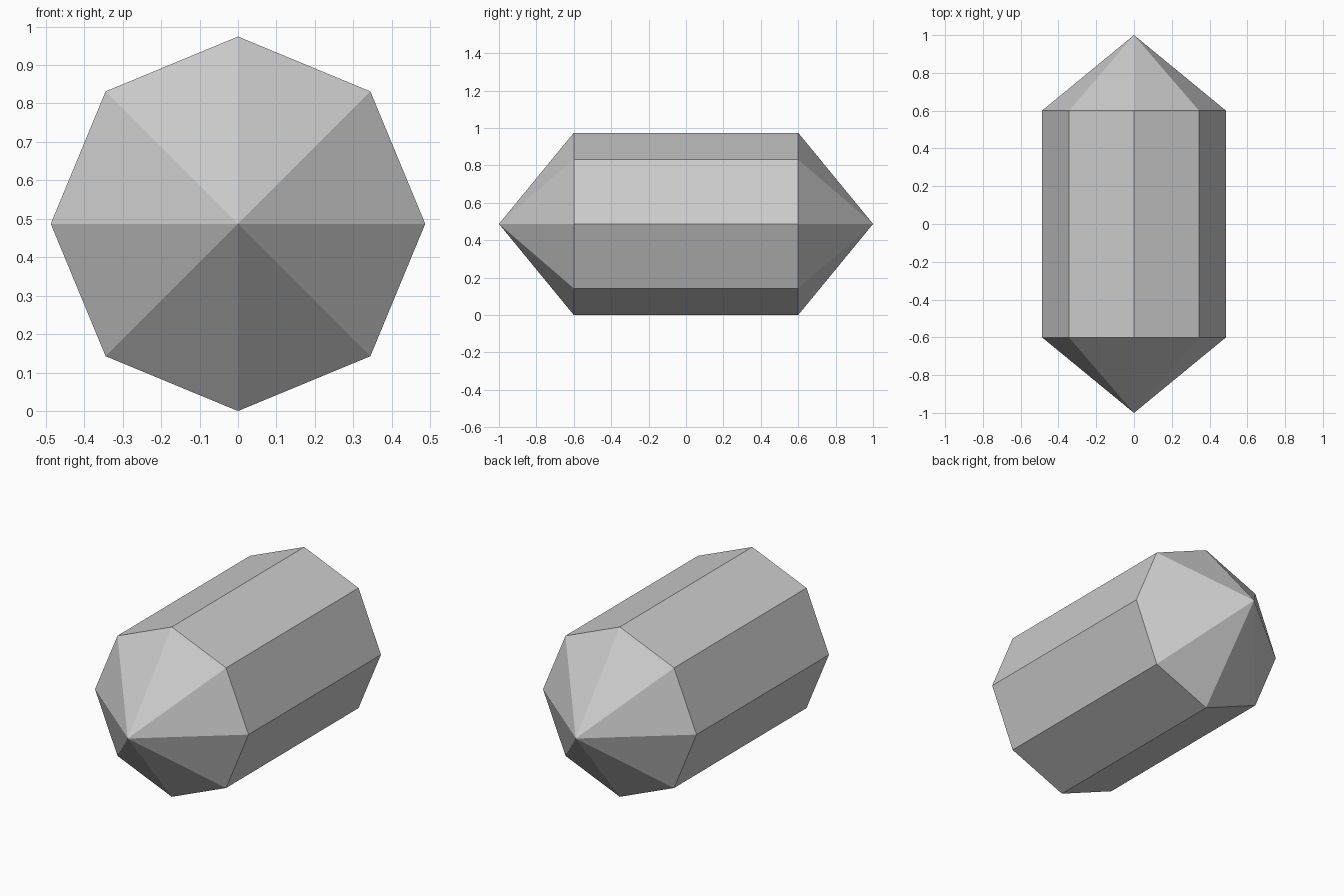
import bpy
import bmesh
from math import pi
from mathutils import Matrix

if "Cube" in bpy.data.objects:
    bpy.data.objects.remove(bpy.data.objects["Cube"], do_unlink=True)

SIDES = 8
RADIUS = 0.487
HALF_BODY = 0.6
HALF_LENGTH = 1.0

# Single grey material
grey = bpy.data.materials.new("plain grey")
grey.use_nodes = True
colour = (0.6, 0.6, 0.6, 1)
grey.diffuse_color = colour
grey.node_tree.nodes["Principled BSDF"].inputs["Base Color"].default_value = colour

# Octagonal prism along y, a corner pointing straight up
bm = bmesh.new()
bmesh.ops.create_cone(bm, cap_ends=True, segments=SIDES, radius1=RADIUS,
                      radius2=RADIUS, depth=2 * HALF_BODY,
                      matrix=Matrix.Rotation(pi / 2, 4, "X"))

# Draw each end cap out to a point
caps = [f for f in bm.faces if len(f.verts) == SIDES]
for cap in caps:
    side = 1 if cap.calc_center_median().y > 0 else -1
    tip = bmesh.ops.poke(bm, faces=[cap])["verts"][0]
    tip.co = (0, side * HALF_LENGTH, 0)

bmesh.ops.recalc_face_normals(bm, faces=bm.faces)
mesh = bpy.data.meshes.new("pointed_prism")
bm.to_mesh(mesh)
bm.free()
mesh.materials.append(grey)

prism = bpy.data.objects.new("pointed_prism", mesh)
prism.location.z = RADIUS
bpy.context.collection.objects.link(prism)
